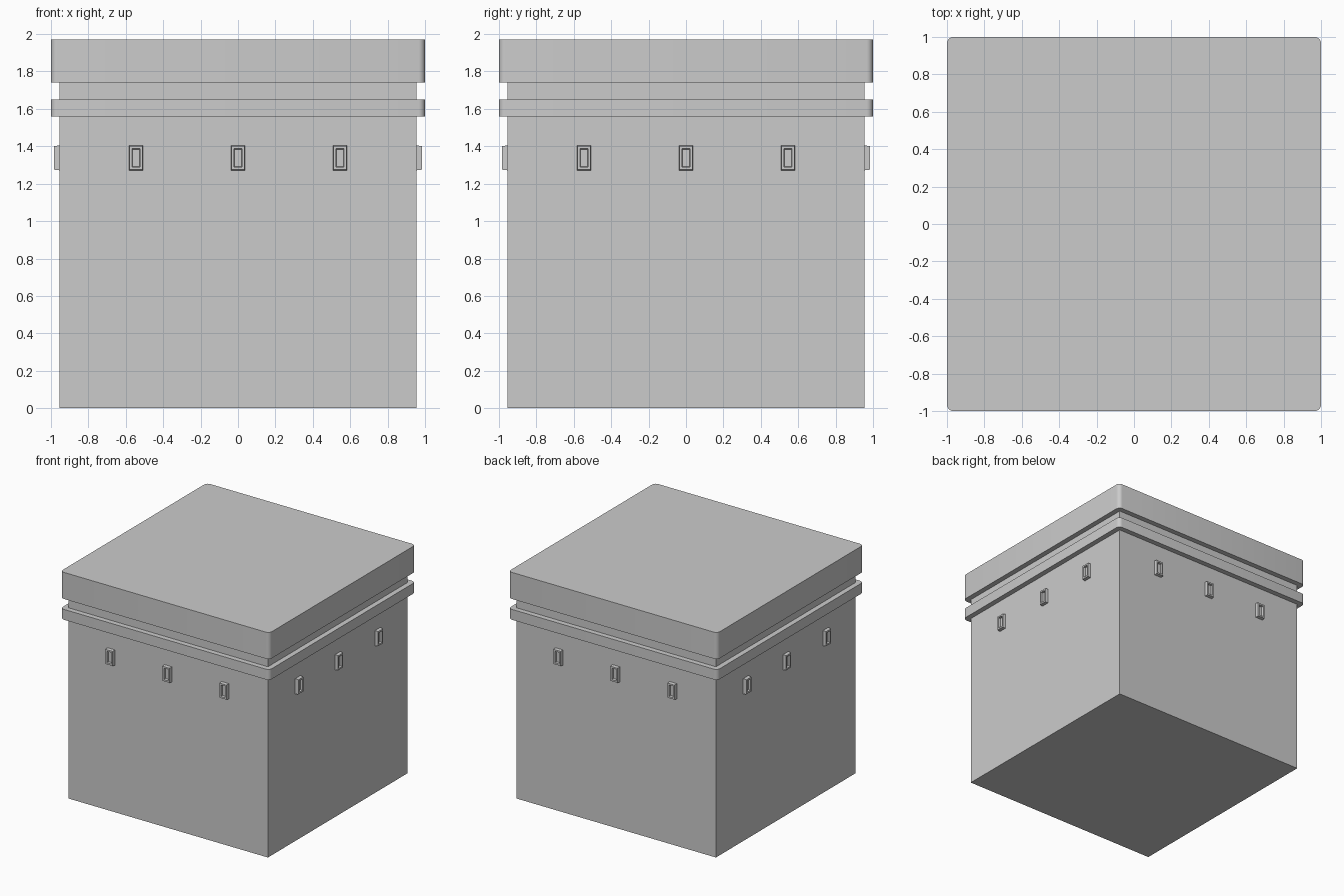
import bpy, bmesh, math
from mathutils import Matrix, Vector

if "Cube" in bpy.data.objects:
    bpy.data.objects.remove(bpy.data.objects["Cube"])


def finish(bm, name):
    bmesh.ops.recalc_face_normals(bm, faces=bm.faces)
    me = bpy.data.meshes.new(name)
    bm.to_mesh(me)
    bm.free()
    ob = bpy.data.objects.new(name, me)
    bpy.context.collection.objects.link(ob)
    return ob


def slab(name, half, z0, z1, radius=0.0):
    """Square block, optionally with rounded vertical corners."""
    bm = bmesh.new()
    bmesh.ops.create_cube(bm, size=1)
    for v in bm.verts:
        v.co = Vector((v.co.x * 2 * half, v.co.y * 2 * half,
                       z0 if v.co.z < 0 else z1))
    if radius:
        upright = [e for e in bm.edges
                   if abs(e.verts[0].co.z - e.verts[1].co.z) > 1e-4]
        bmesh.ops.bevel(bm, geom=upright, offset=radius, segments=5,
                        profile=0.5, affect='EDGES')
    ob = finish(bm, name)
    if radius:
        bpy.ops.object.select_all(action='DESELECT')
        ob.select_set(True)
        bpy.context.view_layer.objects.active = ob
        bpy.ops.object.shade_smooth_by_angle(angle=math.radians(35))
    return ob


def clip(name, x, angle):
    """Small tapered frame with a recessed centre, on one wall."""
    bm = bmesh.new()
    # half width, half height, distance from the centre of the box
    loops = [(0.037, 0.067, 0.95), (0.034, 0.063, 0.983),
             (0.021, 0.049, 0.983), (0.019, 0.046, 0.965)]
    rings = [[bm.verts.new((x + sx * w, -d, 1.338 + sz * h))
              for sx, sz in ((-1, -1), (1, -1), (1, 1), (-1, 1))]
             for w, h, d in loops]
    for a, b in zip(rings, rings[1:]):
        for i in range(4):
            j = (i + 1) % 4
            bm.faces.new((a[i], a[j], b[j], b[i]))
    bm.faces.new(rings[-1])
    bm.faces.new(rings[0][::-1])
    bmesh.ops.transform(bm, matrix=Matrix.Rotation(angle, 4, 'Z'),
                        verts=bm.verts)
    return finish(bm, name)


# Main box, running up as the neck under the lid
slab("body", 0.955, 0.0, 1.75)
# Collar and lid with rounded corners
slab("collar", 1.0, 1.56, 1.65, 0.035)
slab("lid", 1.0, 1.74, 1.97, 0.035)

# Three clips on each wall
for side, wall in enumerate(("front", "right", "back", "left")):
    for n, x in enumerate((-0.545, 0.0, 0.545)):
        clip(f"{wall}_clip_{n + 1}", x, side * math.pi / 2)
